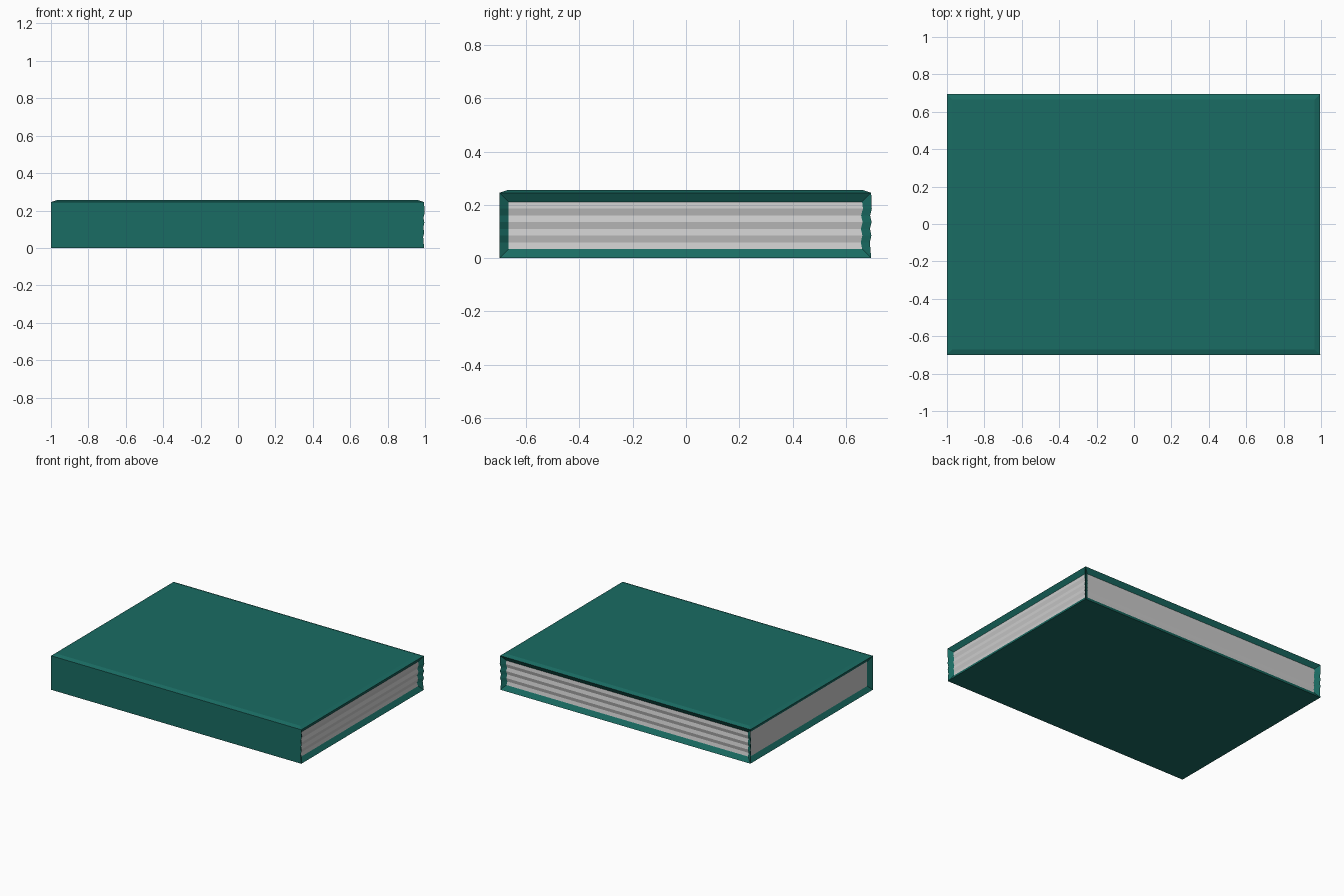
import bpy, bmesh
from mathutils import Vector

if "Cube" in bpy.data.objects:
    bpy.data.objects.remove(bpy.data.objects["Cube"])

X0, X1 = -1.0, 0.995      # overall box limits
Y0, Y1 = -0.7, 0.695
H = 0.245                 # height of the rim under the top bevel
INSET, DEPTH = 0.034, 0.022
BANDS, WAVE = 7, 0.005    # page ripples


def face_along(bm, direction):
    """Largest face looking in the given direction."""
    d = Vector(direction)
    return max((f for f in bm.faces if f.normal.dot(d) > 0.99),
               key=lambda f: f.calc_area())


def build_part(name, keep_pages):
    bm = bmesh.new()
    bmesh.ops.create_cube(bm, size=1)
    for v in bm.verts:
        v.co = (X0 if v.co.x < 0 else X1, Y0 if v.co.y < 0 else Y1, 0 if v.co.z < 0 else H)
    bm.normal_update()

    # shallow raised top board
    bmesh.ops.inset_individual(bm, faces=[face_along(bm, (0, 0, 1))],
                               thickness=0.03, depth=0.01, use_even_offset=True)
    bm.normal_update()

    # sloped recesses on the three open sides; their floors are the pages
    for d in ((1, 0, 0), (-1, 0, 0), (0, 1, 0)):
        f = face_along(bm, d)
        bmesh.ops.inset_individual(bm, faces=[f], thickness=INSET,
                                   depth=-DEPTH, use_even_offset=True)
        f.material_index = 1
        bm.normal_update()

    # horizontal cuts, pushed in and out alternately along the right and back
    step = (H - 2 * INSET) / BANDS
    for i in range(1, BANDS):
        z = INSET + i * step
        bmesh.ops.bisect_plane(bm, geom=bm.verts[:] + bm.edges[:] + bm.faces[:],
                               plane_co=(0, 0, z), plane_no=(0, 0, 1))
        s = WAVE if i % 2 == 0 else -WAVE
        for v in bm.verts:
            if abs(v.co.z - z) < 1e-4:
                if v.co.x > 0.9:
                    v.co.x += s
                if v.co.y > 0.6:
                    v.co.y += s

    # keep only the faces of this part
    drop = [f for f in bm.faces if (f.material_index == 1) != keep_pages]
    bmesh.ops.delete(bm, geom=drop, context='FACES')
    for f in bm.faces:
        f.material_index = 0
    mesh = bpy.data.meshes.new(name)
    bm.to_mesh(mesh)
    bm.free()
    ob = bpy.data.objects.new(name, mesh)
    bpy.context.collection.objects.link(ob)
    return ob


# green binding
cover = build_part("book_cover", False)
mat = bpy.data.materials.new("dark_green")
mat.diffuse_color = (0.01, 0.15, 0.125, 1)
mat.use_nodes = True
mat.node_tree.nodes["Principled BSDF"].inputs["Base Color"].default_value = mat.diffuse_color
cover.data.materials.append(mat)

# plain page edges
build_part("book_pages", True)
